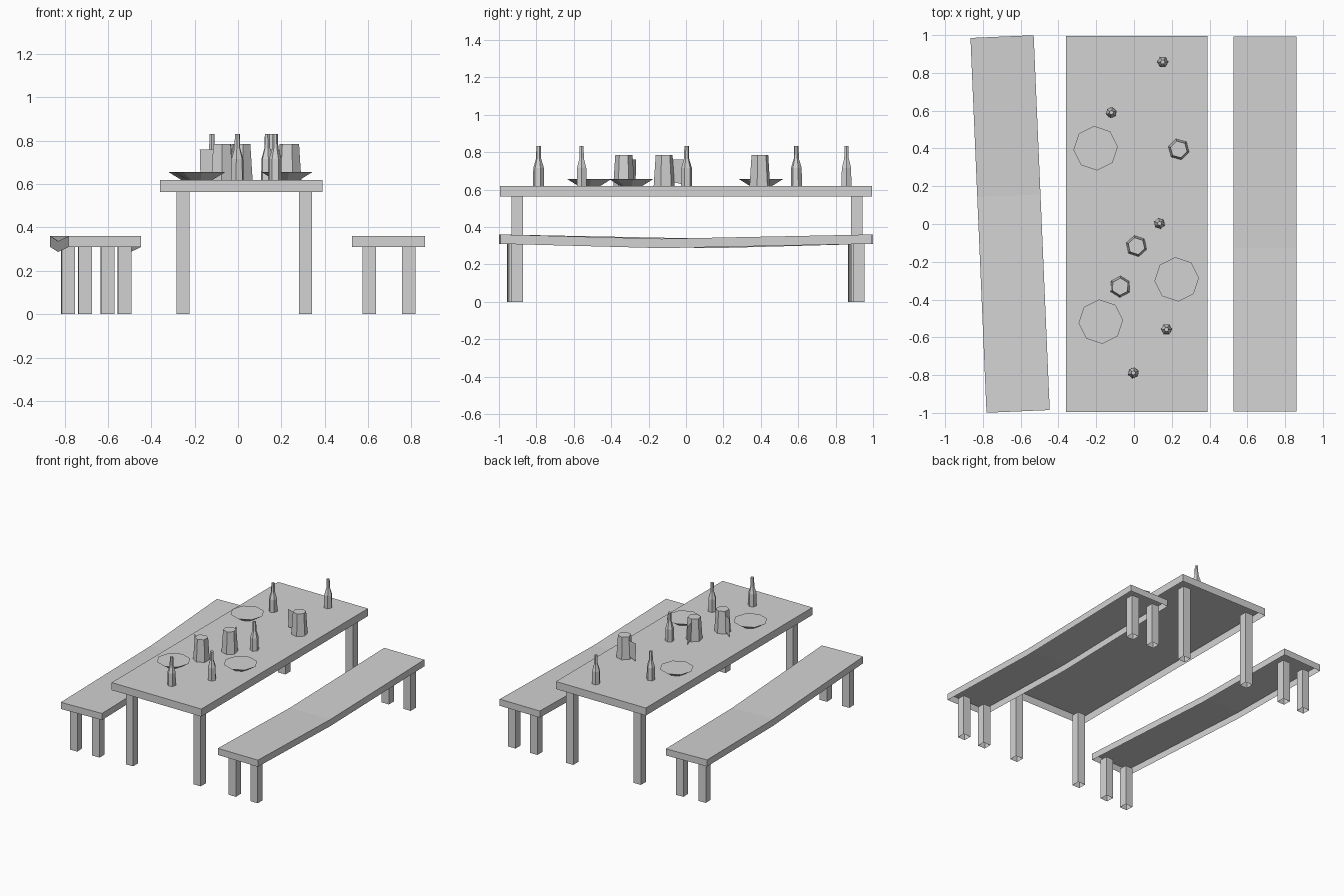
import bpy, bmesh
from math import cos, sin, radians, pi
from mathutils import Matrix

cube = bpy.data.objects.get("Cube")
if cube:
    bpy.data.objects.remove(cube, do_unlink=True)

GREY = (0.65, 0.65, 0.65, 1)
mat = bpy.data.materials.new("plain_grey")
mat.use_nodes = True
mat.diffuse_color = GREY
mat.node_tree.nodes["Principled BSDF"].inputs["Base Color"].default_value = GREY

TABLE_TOP = 0.62


def finish(name, bm, matrix):
    mesh = bpy.data.meshes.new(name)
    bm.to_mesh(mesh)
    bm.free()
    mesh.materials.append(mat)
    ob = bpy.data.objects.new(name, mesh)
    ob.matrix_world = matrix
    bpy.context.collection.objects.link(ob)


def board(name, width, stations, thick, matrix):
    """Board along y, open underneath; stations are (y, top height)."""
    bm = bmesh.new()
    rings = []
    for y, z in stations:
        corners = ((1, z - thick), (1, z), (-1, z), (-1, z - thick))
        rings.append([bm.verts.new((s * width / 2, y, h)) for s, h in corners])
    for a, b in zip(rings, rings[1:]):
        for i in range(3):
            bm.faces.new((a[i], a[i + 1], b[i + 1], b[i]))
    bm.faces.new(rings[0])
    bm.faces.new(rings[-1][::-1])
    for f in bm.faces:
        f.normal_update()
        # outward: away from a point inside the board
        if f.normal.dot(f.calc_center_median() - rings[0][0].co.lerp(rings[-1][3].co, 0.5)) < 0:
            f.normal_flip()
    finish(name, bm, matrix)


def legs(name, spread_x, spread_y, height, matrix):
    """Four square tubes, open at both ends."""
    for sx in (-1, 1):
        for sy in (-1, 1):
            bm = bmesh.new()
            place = Matrix.Translation((sx * spread_x, sy * spread_y, height / 2))
            bmesh.ops.create_cube(bm, size=1, matrix=place @ Matrix.Diagonal((0.061, 0.061, height, 1)))
            bm.normal_update()
            ends = [f for f in bm.faces if abs(f.normal.z) > 0.5]
            bmesh.ops.delete(bm, geom=ends, context='FACES')
            finish(f"{name}_{'left' if sx > 0 else 'right'}_{'back' if sy > 0 else 'front'}", bm, matrix)


def turned(name, profile, sides, x, y, angle):
    """Faceted solid of revolution standing on the table; profile is (radius, z)."""
    bm = bmesh.new()
    rings = [[bm.verts.new((r * cos(2 * pi * i / sides), r * sin(2 * pi * i / sides), z))
              for i in range(sides)] for r, z in profile]
    for a, b in zip(rings, rings[1:]):
        for i in range(sides):
            j = (i + 1) % sides
            bm.faces.new((a[i], a[j], b[j], b[i]))
    bm.faces.new(rings[-1])
    place = Matrix.Translation((x, y, TABLE_TOP)) @ Matrix.Rotation(radians(angle), 4, 'Z')
    finish(name, bm, place)
    return place


# Table
board("table_top", 0.75, [(-0.994, TABLE_TOP), (0.994, TABLE_TOP)], 0.057, Matrix.Translation((0.015, 0, 0)))
legs("table_leg", 0.2825, 0.908, 0.563, Matrix.Translation((0.0285, 0.006, 0)))

# Sagging benches, the right one slightly skewed
bench_left = Matrix.Translation((0.694, 0, 0))
bench_right = Matrix.Translation((-0.656, 0, 0)) @ Matrix.Rotation(radians(2.45), 4, 'Z')
for side, place, dip, shift in (("left", bench_left, -0.13, 0.01), ("right", bench_right, 0.15, -0.01)):
    board(f"bench_seat_{side}", 0.335, [(-0.993, 0.36), (dip, 0.337), (0.993, 0.36)], 0.05, place)
    legs(f"bench_{side}_leg", 0.091, 0.913, 0.31, place @ Matrix.Translation((0.002, shift, 0)))

# Bottles
bottle = [(0.03, 0), (0.029, 0.095), (0.014, 0.145), (0.012, 0.212)]
for n, (x, y) in enumerate([(0.152, 0.858), (-0.12, 0.59), (0.135, 0.003), (0.172, -0.558), (-0.003, -0.788)]):
    turned(f"bottle_{n + 1}", bottle, 6, x, y, 20 * n)

# Mugs with thin flat handles
for n, (x, y, a) in enumerate([(0.237, 0.395, 165), (0.013, -0.117, 102), (-0.073, -0.332, 148)]):
    place = turned(f"mug_{n + 1}", [(0.057, 0), (0.046, 0.166)], 6, x, y, a)
    bm = bmesh.new()
    outline = [(0.045, 0.02), (0.118, 0.005), (0.122, 0.14), (0.045, 0.14)]
    bm.faces.new([bm.verts.new((r, 0, z)) for r, z in outline])
    finish(f"mug_handle_{n + 1}", bm, place)

# Plates
for n, (x, y) in enumerate([(-0.203, 0.401), (0.226, -0.293), (-0.176, -0.517)]):
    turned(f"plate_{n + 1}", [(0.06, 0), (0.118, 0.036)], 8, x, y, 4)
